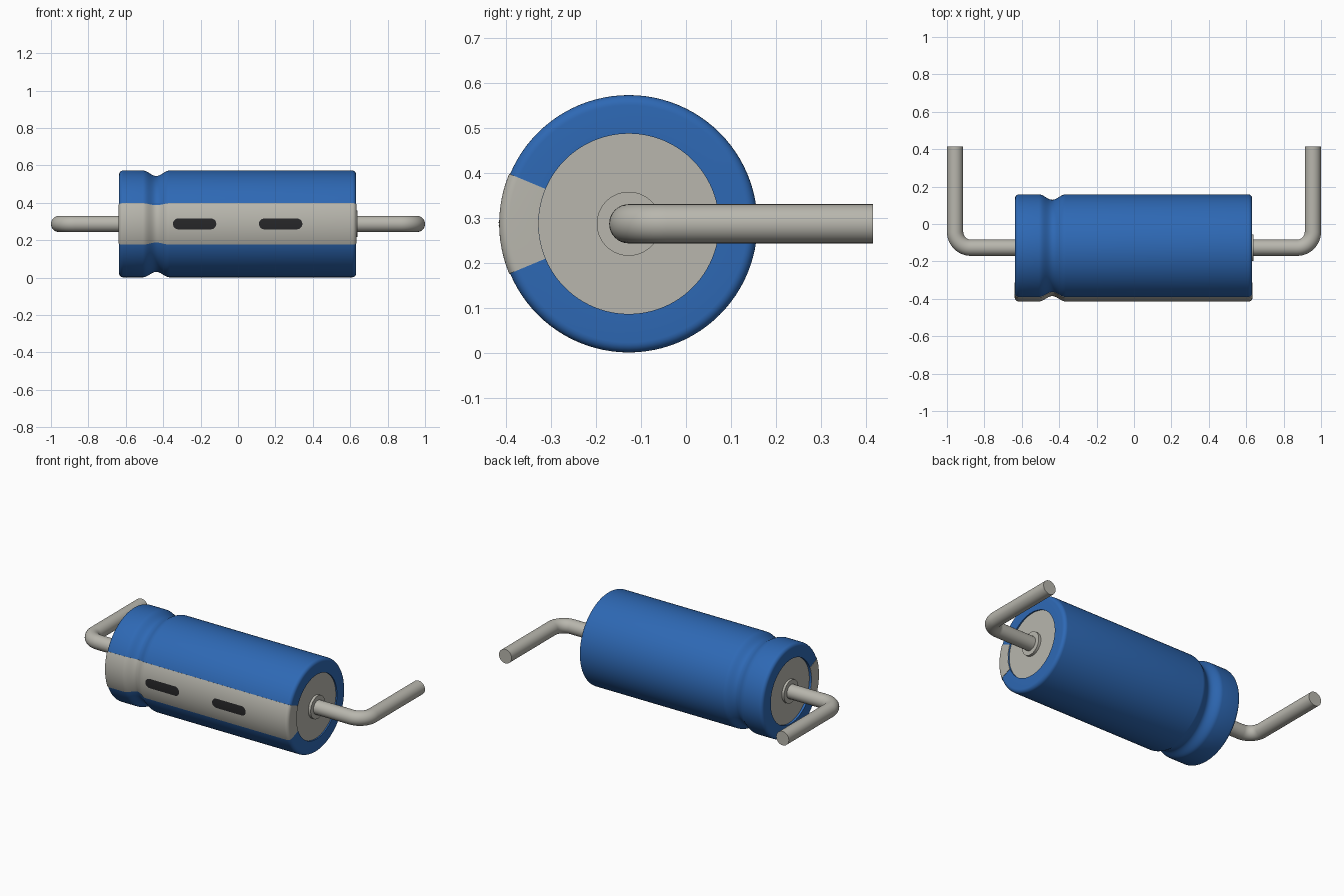
import bpy, bmesh
from math import sin, cos, pi, radians, sqrt

if "Cube" in bpy.data.objects:
    bpy.data.objects.remove(bpy.data.objects["Cube"])

CY, CZ = -0.127, 0.287          # body axis (runs along x)
R, R_IN = 0.2855, 0.20          # sleeve radius, end opening radius
XL, XR = -0.636, 0.632          # body ends
GROOVE_X, GROOVE_W, GROOVE_D = -0.437, 0.072, 0.029


def material(name, col):
    m = bpy.data.materials.new(name)
    m.diffuse_color = (*col, 1)
    m.use_nodes = True
    m.node_tree.nodes["Principled BSDF"].inputs["Base Color"].default_value = m.diffuse_color
    return m


BLUE = material("sleeve_blue", (0.027, 0.14, 0.46))
GREY = material("light_grey", (0.48, 0.47, 0.42))
DARK = material("dark", (0.02, 0.02, 0.022))


def finish(bm, name, mat, recalc=True):
    bmesh.ops.remove_doubles(bm, verts=bm.verts, dist=1e-6)
    if recalc:
        bmesh.ops.recalc_face_normals(bm, faces=bm.faces)
    me = bpy.data.meshes.new(name)
    bm.to_mesh(me)
    bm.free()
    me.materials.append(mat)
    ob = bpy.data.objects.new(name, me)
    bpy.context.collection.objects.link(ob)
    bpy.ops.object.select_all(action='DESELECT')
    ob.select_set(True)
    bpy.context.view_layer.objects.active = ob
    bpy.ops.object.shade_smooth_by_angle(angle=radians(35))
    return ob


def lathe(name, profile, mat, a0=0.0, a1=2 * pi, n=96):
    """Sweep a closed (x, r) profile about the body axis; angle 0 faces -y."""
    bm = bmesh.new()
    full = a1 - a0 > 6.28
    rings = []
    for i in range(n if full else n + 1):
        a = a0 + (a1 - a0) * i / n
        rings.append([bm.verts.new((x, CY - r * cos(a), CZ + r * sin(a)))
                      for x, r in profile])
    k = len(profile)
    for i in range(n):
        p, q = rings[i], rings[(i + 1) % len(rings)]
        for j in range(k):
            bm.faces.new((p[j], p[(j + 1) % k], q[(j + 1) % k], q[j]))
    if not full:
        bm.faces.new(rings[0])
        bm.faces.new(rings[-1])
    return finish(bm, name, mat)


def shell_profile(off, r_in):
    """Outer shell section with rounded ends and a crimp groove."""
    f, r, xl, xr = 0.022, R + off, XL - off, XR + off
    arc = [i * pi / 12 for i in range(7)]
    pts = [(xl + 0.05, r_in), (xl, r_in)]
    pts += [(xl + f - f * cos(a), r - f + f * sin(a)) for a in arc]
    for i in range(21):
        t = -1 + i / 10
        pts.append((GROOVE_X + GROOVE_W * t,
                    r - GROOVE_D * (0.5 + 0.5 * cos(pi * t))))
    pts += [(xr - f + f * sin(a), r - f + f * cos(a)) for a in arc]
    pts += [(xr, r_in), (xr - 0.05, r_in)]
    return pts


def disc(name, x0, x1, r):
    lathe(name, [(x0, 1e-7), (x0, r), (x1, r), (x1, 1e-7)], GREY)


# Blue sleeve and the raised polarity stripe on the front
lathe("sleeve", shell_profile(0, R_IN), BLUE)
lathe("polarity_stripe", shell_profile(0.002, R_IN + 0.0005), GREY,
      -radians(22.7), radians(22.7), 24)

# Inner can with recessed ends, and the bosses around the leads
disc("can", XL + 0.014, XR - 0.008, R_IN)
disc("boss_left", XL - 0.001, XL + 0.03, 0.071)
disc("boss_right", XR - 0.03, 0.64, 0.071)


# Dark rounded minus marks lying on the stripe
def mark(name, cx, half=0.116, h=0.029, rows=8):
    bm = bmesh.new()
    rad = R + 0.003
    cap = [(half - h + h * sin(i * pi / 16), h * cos(i * pi / 16)) for i in range(9)]
    cols = [(-x, w) for x, w in reversed(cap)] + cap
    grid = []
    for x, w in cols:
        zs = [w * (2 * j / rows - 1) for j in range(rows + 1)]
        grid.append([bm.verts.new((cx + x, CY - sqrt(rad * rad - z * z), CZ + z)) for z in zs])
    for p, q in zip(grid, grid[1:]):
        for j in range(rows):
            bm.faces.new((p[j], q[j], q[j + 1], p[j + 1]))
    finish(bm, name, DARK, recalc=False)


mark("minus_mark_left", -0.232)
mark("minus_mark_right", 0.228)


# Wire leads bent towards +y
def lead(name, s, r=0.0435, bend=0.085, n=32):
    bm = bmesh.new()
    xo, y_end = 1 - r, 0.415
    path = [(0.60, CY, 0.0)]
    for i in range(13):
        a = i * pi / 24
        path.append((xo - bend + bend * sin(a), CY + bend - bend * cos(a), a))
    path.append((xo, y_end, pi / 2))
    rings = []
    for x, y, a in path:
        ring = []
        for j in range(n):
            t = 2 * pi * j / n
            u = r * cos(t)
            ring.append(bm.verts.new((s * (x - u * sin(a)), y + u * cos(a), CZ + r * sin(t))))
        rings.append(ring)
    for p, q in zip(rings, rings[1:]):
        for j in range(n):
            bm.faces.new((p[j], p[(j + 1) % n], q[(j + 1) % n], q[j]))
    bm.faces.new(rings[0])
    bm.faces.new(rings[-1])
    finish(bm, name, GREY)


lead("lead_left", -1)
lead("lead_right", 1)
